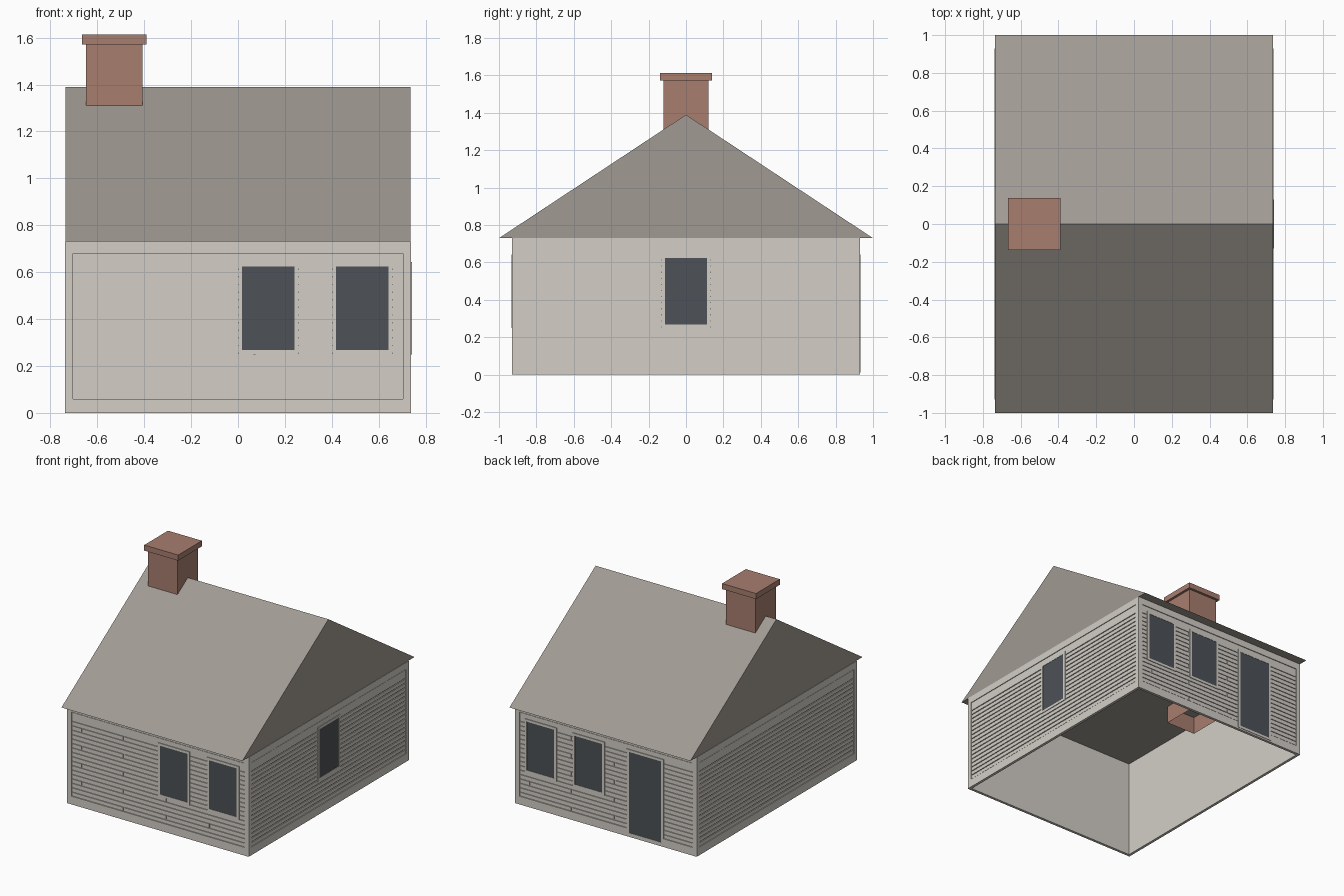
import bpy, bmesh
from math import radians
from mathutils import Matrix

if "Cube" in bpy.data.objects:
    bpy.data.objects.remove(bpy.data.objects["Cube"], do_unlink=True)


def linear(c):
    c /= 255
    return c / 12.92 if c <= 0.04045 else ((c + 0.055) / 1.055) ** 2.4


def material(name, *rgb):
    m = bpy.data.materials.new(name)
    m.use_nodes = True
    col = (*[linear(c) for c in rgb], 1)
    m.diffuse_color = col
    bsdf = m.node_tree.nodes["Principled BSDF"]
    bsdf.inputs["Base Color"].default_value = col
    bsdf.inputs["Roughness"].default_value = 0.9
    return m


SIDING = material("pale siding", 211, 206, 198)
ROOF = material("grey roof", 161, 154, 147)
BRICK = material("brick red", 167, 126, 111)
GLASS = material("dark glass", 77, 81, 87)


def box(bm, x0, x1, y0, y1, z0, z1):
    mat = Matrix.Translation(((x0 + x1) / 2, (y0 + y1) / 2, (z0 + z1) / 2)) \
        @ Matrix.Diagonal((x1 - x0, y1 - y0, z1 - z0, 1))
    return bmesh.ops.create_cube(bm, size=1, matrix=mat)["verts"]


def finish(bm, name, mat, turn=0):
    bm.transform(Matrix.Rotation(radians(turn), 4, "Z"))
    me = bpy.data.meshes.new(name)
    bm.to_mesh(me)
    bm.free()
    me.materials.append(mat)
    ob = bpy.data.objects.new(name, me)
    bpy.context.collection.objects.link(ob)
    return ob


def ring(bm, u0, u1, z0, z1, t, bottom, top, y0, y1):
    """Rectangular frame of four bars, built on the front-facing plane."""
    box(bm, u0, u0 + t, y0, y1, z0, z1)
    box(bm, u1 - t, u1, y0, y1, z0, z1)
    box(bm, u0 + t, u1 - t, y0, y1, z0, z0 + bottom)
    box(bm, u0 + t, u1 - t, y0, y1, z1 - top, z1)


WALL_H = 0.73
PITCH = 0.0325
JOINTS = (-0.28, 0.07, 0.42, -0.62)   # staggered board joints, by course


def wall(side, turn, half, dist, openings, jointed):
    # Backing slab and flat border
    bm = bmesh.new()
    box(bm, -half, half, -dist + 0.008, -dist + 0.02, 0, WALL_H)
    ring(bm, -half, half, 0, WALL_H, 0.033, 0.06, 0.05, -dist, -dist + 0.008)
    finish(bm, side + "_wall", SIDING, turn)

    # Horizontal boards with narrow gaps
    bm = bmesh.new()
    edge = half - 0.036
    for i in range(18):
        z0 = 0.063 + i * PITCH
        z1 = z0 + PITCH - 0.006 if i < 17 else 0.677
        cuts = [-edge, edge]
        if jointed and i < 17:
            cuts.insert(1, JOINTS[i % 4])
        for a, b in zip(cuts, cuts[1:]):
            a += 0.004 if a != -edge else 0
            b -= 0.004 if b != edge else 0
            box(bm, a, b, -dist + 0.002, -dist + 0.008, z0, z1)
    finish(bm, side + "_boards", SIDING, turn)

    # Windows and doors
    for n, (kind, u0, u1, z0, z1) in enumerate(openings, 1):
        t = 0.018
        bm = bmesh.new()
        ring(bm, u0, u1, z0, z1, t, t, t, -dist - 0.003, -dist + 0.008)
        finish(bm, f"{side}_{kind}_frame_{n}", SIDING, turn)
        bm = bmesh.new()
        box(bm, u0 + t, u1 - t, -dist - 0.001, -dist + 0.008, z0 + t, z1 - t)
        finish(bm, f"{side}_{kind}_pane_{n}", GLASS, turn)


SILL, HEAD = 0.25, 0.643
wall("front", 0, 0.737, 0.93,
     [("window", 0, 0.26, SILL, HEAD), ("window", 0.4, 0.66, SILL, HEAD)], True)
wall("left", 90, 0.928, 0.738, [("window", -0.13, 0.13, SILL, HEAD)], False)
wall("back", 180, 0.737, 0.93,
     [("window", -0.66, -0.4, SILL, HEAD), ("window", -0.27, -0.01, SILL, HEAD),
      ("door", 0.17, 0.47, 0.012, HEAD)], True)
wall("right", 270, 0.928, 0.738, [], False)

# Gabled roof: a triangular prism resting on the walls
bm = bmesh.new()
tri = [bm.verts.new((-0.735, y, z)) for y, z in ((-1, WALL_H), (1, WALL_H), (0, 1.39))]
end = bm.faces.new(tri)
ext = bmesh.ops.extrude_face_region(bm, geom=[end], use_keep_orig=True)
bmesh.ops.translate(bm, vec=(1.47, 0, 0),
                    verts=[v for v in ext["geom"] if isinstance(v, bmesh.types.BMVert)])
bmesh.ops.recalc_face_normals(bm, faces=bm.faces)
finish(bm, "roof", ROOF)

# Chimney shaft, open underneath, reaching down through the ceiling
bm = bmesh.new()
box(bm, -0.648, -0.408, -0.12, 0.12, 0.60, 1.572)
bmesh.ops.delete(bm, geom=[f for f in bm.faces if f.normal.z < -0.5], context="FACES_ONLY")
finish(bm, "chimney_shaft", BRICK)

# Chimney cap
bm = bmesh.new()
box(bm, -0.666, -0.39, -0.138, 0.138, 1.572, 1.613)
finish(bm, "chimney_cap", BRICK)
